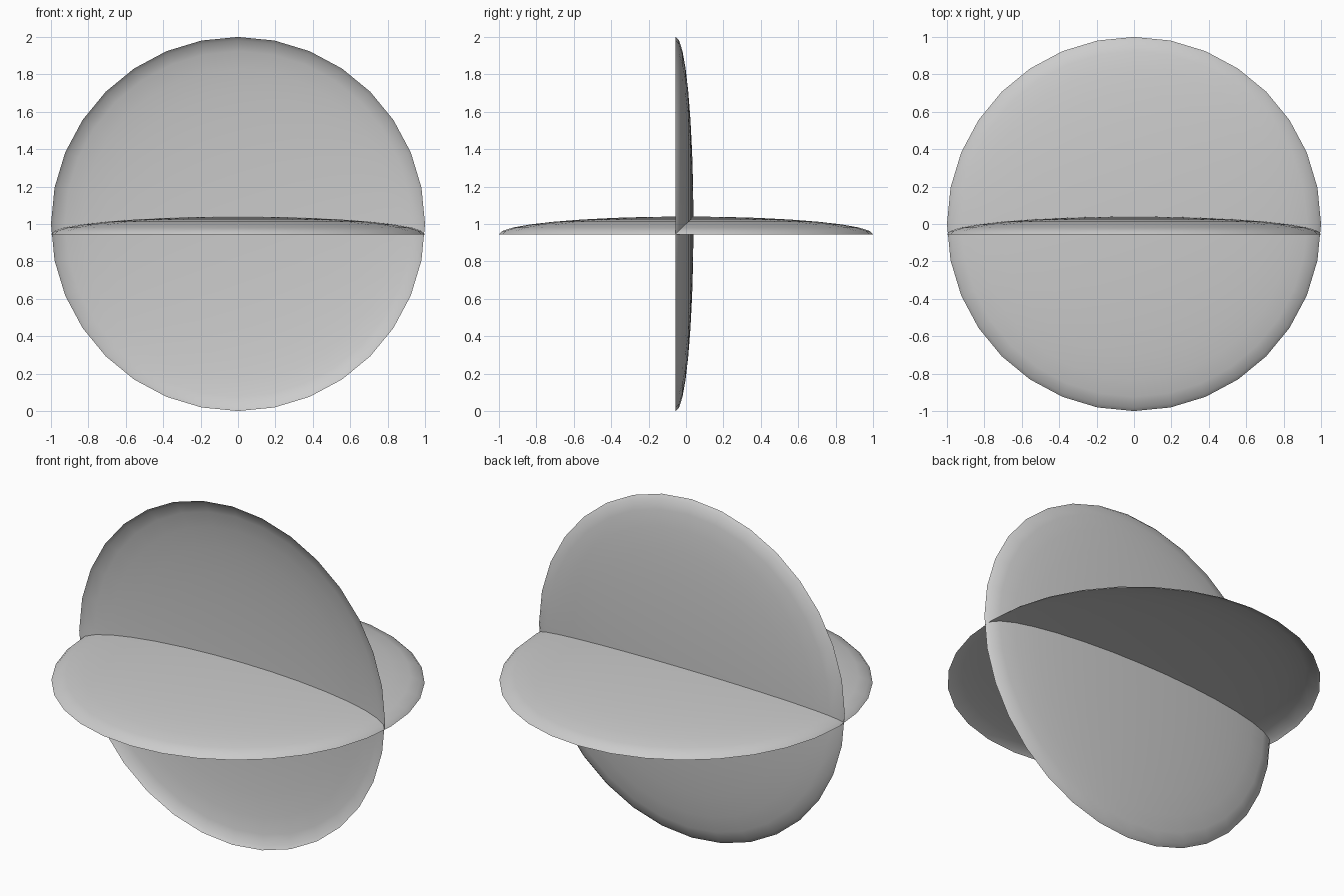
import bpy, bmesh, math

if "Cube" in bpy.data.objects:
    bpy.data.objects.remove(bpy.data.objects["Cube"])

HEIGHT = 0.095   # depth of each shallow dome
OFFSET = 0.055   # rim plane distance from the model centre


def open_dome(name, location, tilt):
    """Flattened open half sphere, rim in its local xy plane."""
    bm = bmesh.new()
    bmesh.ops.create_uvsphere(bm, u_segments=32, v_segments=16, radius=1)
    lower = [v for v in bm.verts if v.co.z < -0.01]
    bmesh.ops.delete(bm, geom=lower, context='VERTS')
    bmesh.ops.scale(bm, vec=(1, 1, HEIGHT), verts=bm.verts)
    for f in bm.faces:
        f.smooth = True
    mesh = bpy.data.meshes.new(name)
    bm.to_mesh(mesh)
    bm.free()
    obj = bpy.data.objects.new(name, mesh)
    obj.location = location
    obj.rotation_euler.x = tilt
    bpy.context.collection.objects.link(obj)
    return obj


# Level dome bulging upwards
open_dome("horizontal_dome", (0, 0, 1 - OFFSET), 0)
# Upright dome bulging towards the back
open_dome("vertical_dome", (0, -OFFSET, 1), -math.pi / 2)
